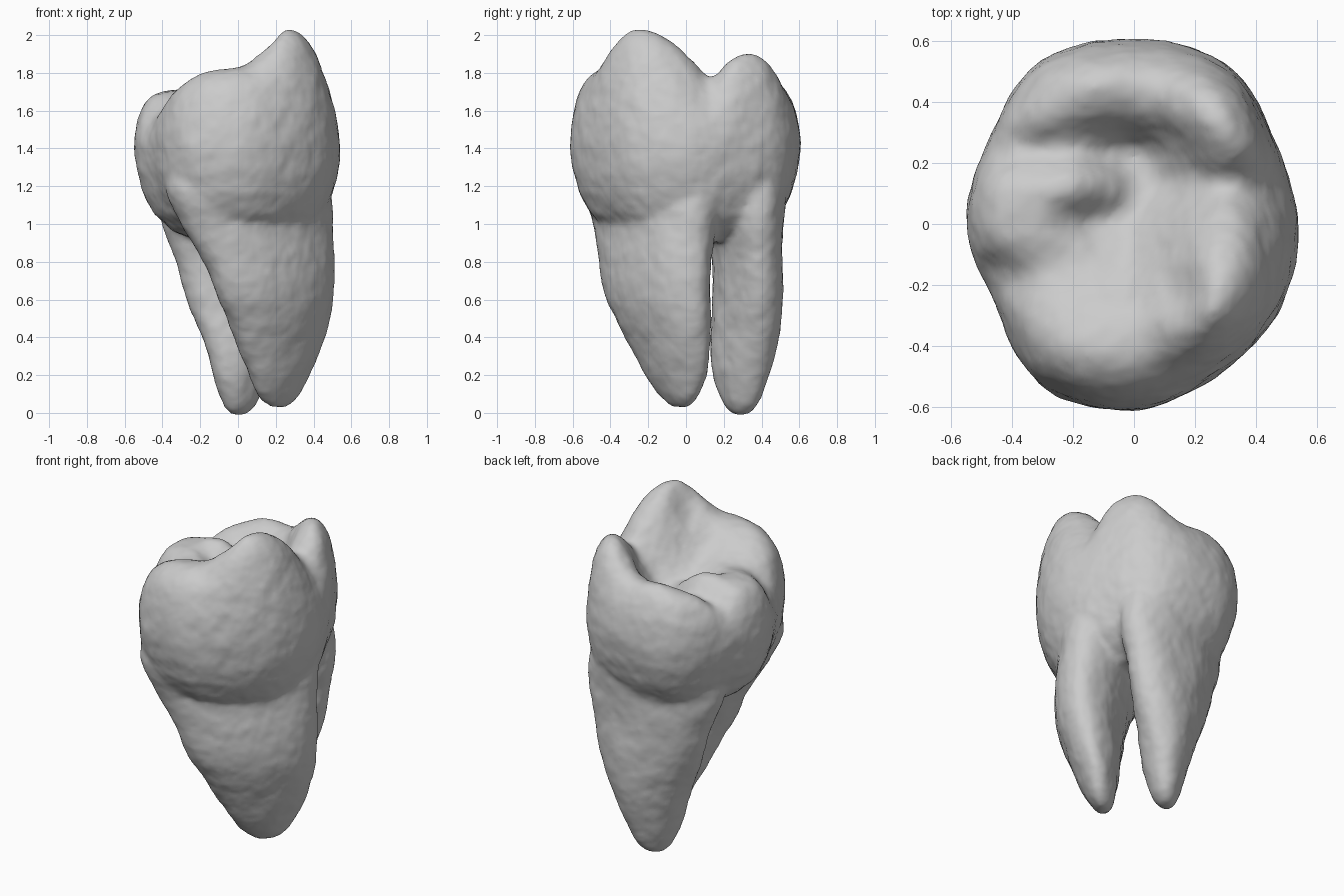
import bpy, bmesh, math
from mathutils import Vector

if "Cube" in bpy.data.objects:
    bpy.data.objects.remove(bpy.data.objects["Cube"])

N = 72  # points around each section


def spline(vals, u, closed=False):
    """Catmull-Rom through a list of numbers or Vectors; u runs in index units."""
    n = len(vals)
    i = math.floor(u) if closed else min(math.floor(u), n - 2)
    f = u - i
    pick = (lambda k: vals[k % n]) if closed else (lambda k: vals[max(0, min(n - 1, k))])
    a, b, c, d = (pick(i + k) for k in (-1, 0, 1, 2))
    return 0.5 * (2 * b + (c - a) * f + (2 * a - 5 * b + 4 * c - d) * f ** 2
                  + (3 * b - a - 3 * c + d) * f ** 3)


def loft(bm, rings):
    """Skin a list of rings and close both ends with a centre fan."""
    rows = [[bm.verts.new(p) for p in ring] for ring in rings]
    for lo, hi in zip(rows, rows[1:]):
        for j in range(N):
            k = (j + 1) % N
            bm.faces.new((lo[j], lo[k], hi[k], hi[j]))
    for row, flip in ((rows[0], True), (rows[-1], False)):
        mid = bm.verts.new(sum((v.co for v in row), Vector()) / N)
        for j in range(N):
            a, b = row[j], row[(j + 1) % N]
            bm.faces.new((b, a, mid) if flip else (a, b, mid))


# crown outline radius every 30 degrees, counter-clockwise from +x
OUTLINE = [.54, .535, .605, .605, .615, .55, .55, .525, .61, .61, .565, .555]

# chewing surface: x, y, height, spread x, spread y
BUMPS = [
    (.30, -.19, .39, .15, .20),    # tall cusp
    (.33, .32, .31, .16, .16),     # second cusp
    (-.06, -.44, .22, .27, .20),   # broad front lobe
    (-.37, .06, .11, .19, .15),    # left cusp
    (-.15, .13, .06, .10, .06),    # its ridge towards the middle
    (-.27, .43, .10, .18, .14),    # back left rim
    (.03, .52, .12, .20, .14),     # back rim
    (.08, .19, -.08, .15, .09),    # central pit
    (-.12, .02, -.05, .10, .05),   # front arm of the groove
    (-.15, .26, -.04, .16, .05),   # back arm of the groove
    (.42, .14, -.07, .16, .06),    # notch between right cusps
    (-.48, -.17, -.06, .09, .05),  # notches on the left side
    (-.38, .23, -.05, .10, .05),
    (.16, -.22, -.07, .05, .07),
]


def height(x, y):
    return 1.60 + sum(h * math.exp(-((((x - cx) / sx) ** 2 + ((y - cy) / sy) ** 2) / 2) ** 1.3)
                      for cx, cy, h, sx, sy in BUMPS)


bm = bmesh.new()

# crown: flared side wall, then the domed chewing surface
angles = [2 * math.pi * j / N for j in range(N)]
radius = [spline(OUTLINE, 12 * j / N, True) for j in range(N)]
rings = []
WALL = [(.91, .45), (.97, .68), (1.05, .82), (1.16, .92), (1.27, .975), (1.4, 1.0)]
for z, s in WALL:
    rings.append([Vector((.06 * (1 - s) + r * s * math.cos(a), r * s * math.sin(a), z))
                  for a, r in zip(angles, radius)])
STEPS = 40
for i in range(1, STEPS):
    t = math.sin(math.pi / 2 * (1 - i / STEPS))
    ring = []
    for a, r in zip(angles, radius):
        x, y = r * t * math.cos(a), r * t * math.sin(a)
        ring.append(Vector((x, y, 1.4 + (height(x, y) - 1.4) * math.sqrt(1 - t ** 10))))
    rings.append(ring)
loft(bm, rings)

# roots: z, x min, x max, y min, y max
FRONT_ROOT = [
    (.03, .17, .25, -.07, .01), (.08, .11, .31, -.13, .06), (.2, .06, .38, -.22, .11),
    (.4, -.02, .46, -.32, .13), (.6, -.10, .505, -.42, .13), (.8, -.18, .51, -.46, .135),
    (1.0, -.30, .50, -.49, .16), (1.2, -.38, .49, -.53, .2), (1.38, -.32, .42, -.46, .2)]
BACK_ROOT = [
    (-.01, -.04, .04, .25, .33), (.05, -.08, .10, .20, .38), (.2, -.13, .16, .14, .44),
    (.4, -.19, .23, .13, .49), (.6, -.27, .30, .14, .51), (.8, -.33, .34, .14, .51),
    (1.0, -.40, .38, .10, .515), (1.2, -.42, .38, .05, .52), (1.38, -.36, .32, .05, .46)]


def root(sections, skew):
    """Loft ellipses fitted to the boxes, slanted towards the +x +y diagonal."""
    secs = [Vector(s) for s in sections]
    rings, per = [], 6
    for i in range((len(secs) - 1) * per + 1):
        z, x0, x1, y0, y1 = spline(secs, i / per)
        rings.append([Vector(((x0 + x1) / 2 + (x1 - x0) / 2 * math.cos(a),
                              (y0 + y1) / 2 + (y1 - y0) / 2 * math.sin(a + skew), z))
                      for a in angles])
    loft(bm, rings)


root(FRONT_ROOT, .62)
root(BACK_ROOT, .38)

mesh = bpy.data.meshes.new("molar_tooth")
bm.to_mesh(mesh)
bm.free()
tooth = bpy.data.objects.new("molar_tooth", mesh)
bpy.context.collection.objects.link(tooth)

# fuse crown and roots into one skin, soften the joins, roughen slightly
remesh = tooth.modifiers.new("fuse", 'REMESH')
remesh.mode = 'VOXEL'
remesh.voxel_size = .017
remesh.use_smooth_shade = True
smooth = tooth.modifiers.new("soften", 'SMOOTH')
smooth.factor = .5
smooth.iterations = 10
grain = bpy.data.textures.new("enamel_grain", 'CLOUDS')
grain.noise_scale = .12
rough = tooth.modifiers.new("roughen", 'DISPLACE')
rough.texture = grain
rough.texture_coords = 'LOCAL'
rough.strength = .016
rough.mid_level = .42
